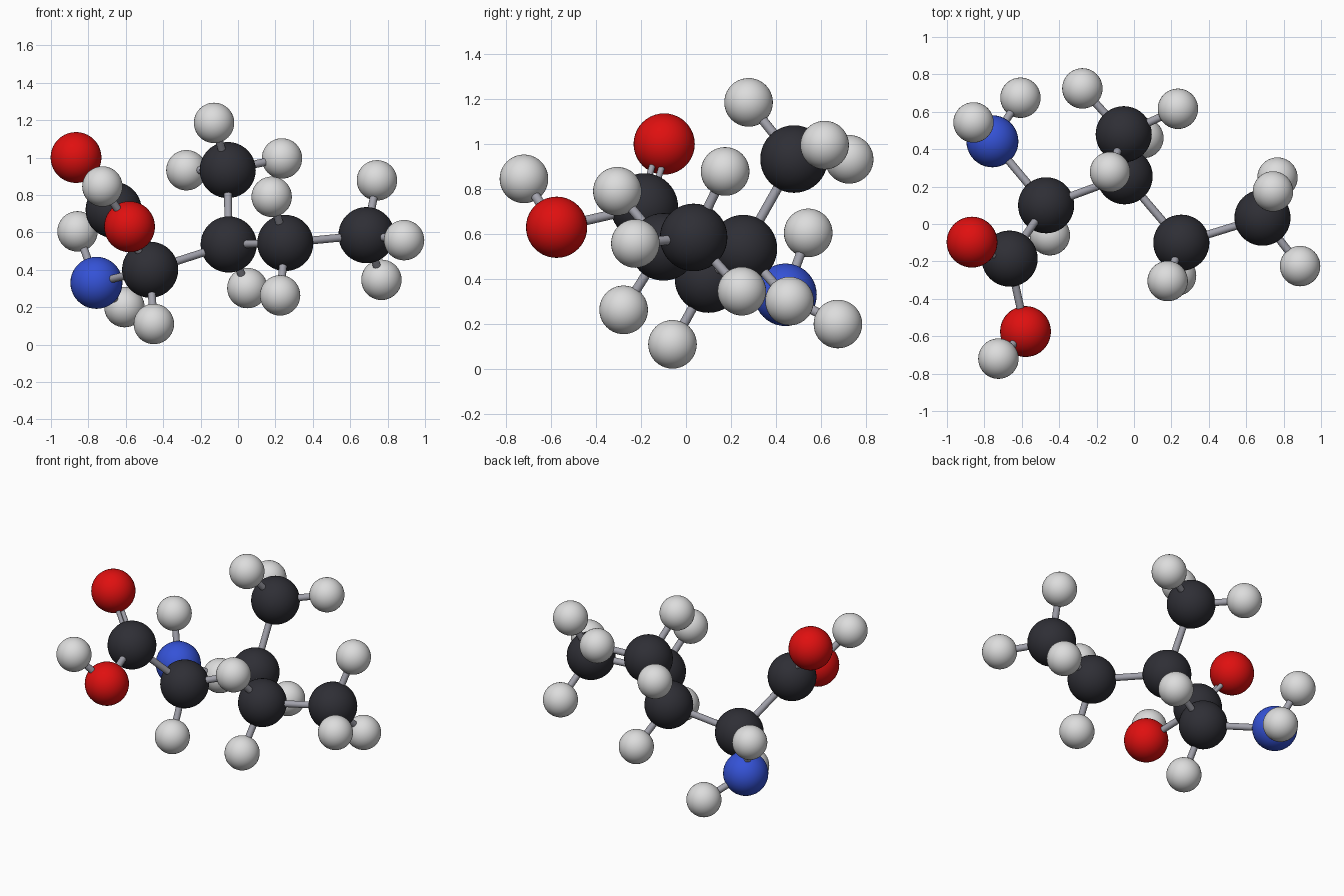
import bpy
from mathutils import Vector

cube = bpy.data.objects.get("Cube")
if cube:
    bpy.data.objects.remove(cube)


def make_material(name, rgb, rough=0.5):
    mat = bpy.data.materials.new(name)
    mat.use_nodes = True
    mat.diffuse_color = (*rgb, 1)
    shader = mat.node_tree.nodes["Principled BSDF"]
    shader.inputs["Base Color"].default_value = (*rgb, 1)
    shader.inputs["Roughness"].default_value = rough
    return mat


BOND = make_material("bond grey", (0.36, 0.36, 0.41))

# Kinds of ball: radius and colour
KINDS = {
    "carbon": (0.15, make_material("charcoal", (0.028, 0.028, 0.036))),
    "oxygen": (0.136, make_material("red", (0.74, 0.005, 0.005))),
    "nitrogen": (0.139, make_material("blue", (0.035, 0.085, 0.68))),
    "hydrogen": (0.108, make_material("light grey", (0.72, 0.72, 0.72))),
}

# Heavy atoms: centre, then the centres of the hydrogens they carry
ATOMS = {
    "carbon_alpha": ((-0.47, 0.10, 0.40), [(-0.45, -0.06, 0.11)]),
    "carbon_acid": ((-0.665, -0.185, 0.72), []),
    "oxygen_double": ((-0.866, -0.097, 1.0), []),
    "oxygen_hydroxyl": ((-0.58, -0.575, 0.63), [(-0.725, -0.72, 0.845)]),
    "nitrogen_amine": ((-0.757, 0.442, 0.33),
                       [(-0.858, 0.543, 0.605), (-0.607, 0.675, 0.20)]),
    "carbon_branch": ((-0.05, 0.255, 0.535), [(0.05, 0.46, 0.302)]),
    "carbon_side": ((-0.055, 0.48, 0.933),
                    [(-0.128, 0.278, 1.185), (-0.276, 0.725, 0.932),
                     (0.235, 0.616, 0.995)]),
    "carbon_chain": ((0.253, -0.10, 0.543),
                     [(0.18, -0.305, 0.79), (0.225, -0.277, 0.263)]),
    "carbon_end": ((0.687, 0.034, 0.585),
                   [(0.743, 0.174, 0.878), (0.767, 0.248, 0.346),
                    (0.888, -0.225, 0.558)]),
}

LINKS = [
    ("carbon_alpha", "carbon_acid"),
    ("carbon_acid", "oxygen_hydroxyl"),
    ("carbon_alpha", "nitrogen_amine"),
    ("carbon_alpha", "carbon_branch"),
    ("carbon_branch", "carbon_side"),
    ("carbon_branch", "carbon_chain"),
    ("carbon_chain", "carbon_end"),
]


def finish(name, mat):
    obj = bpy.context.object
    obj.name = name
    obj.data.materials.append(mat)
    bpy.ops.object.shade_smooth_by_angle()


def ball(name, kind, centre):
    radius, mat = KINDS[kind]
    bpy.ops.mesh.primitive_uv_sphere_add(segments=40, ring_count=20,
                                         radius=radius, location=centre)
    finish(name, mat)


def rod(name, start, end, radius=0.021):
    start, end = Vector(start), Vector(end)
    axis = end - start
    bpy.ops.mesh.primitive_cylinder_add(
        vertices=20, radius=radius, depth=axis.length,
        location=(start + end) / 2,
        rotation=axis.to_track_quat("Z", "Y").to_euler())
    finish(name, BOND)


# Balls, with rods out to their hydrogens
for name, (centre, hydrogens) in ATOMS.items():
    ball(name, name.split("_")[0], centre)
    for i, h in enumerate(hydrogens, 1):
        ball(f"hydrogen_on_{name}_{i}", "hydrogen", h)
        rod(f"hydrogen_rod_{name}_{i}", centre, h)

# Single rods along the skeleton
for a, b in LINKS:
    rod(f"rod_{a}_to_{b}", ATOMS[a][0], ATOMS[b][0])

# Double rod, its pair lying in the plane of the acid group
c, o, oh, ca = (Vector(ATOMS[n][0]) for n in
                ("carbon_acid", "oxygen_double", "oxygen_hydroxyl", "carbon_alpha"))
axis = (o - c).normalized()
side = oh - ca
side = (side - axis * side.dot(axis)).normalized() * 0.021
for label, shift in (("first", side), ("second", -side)):
    rod(f"double_rod_{label}", c + shift, o + shift, 0.014)
